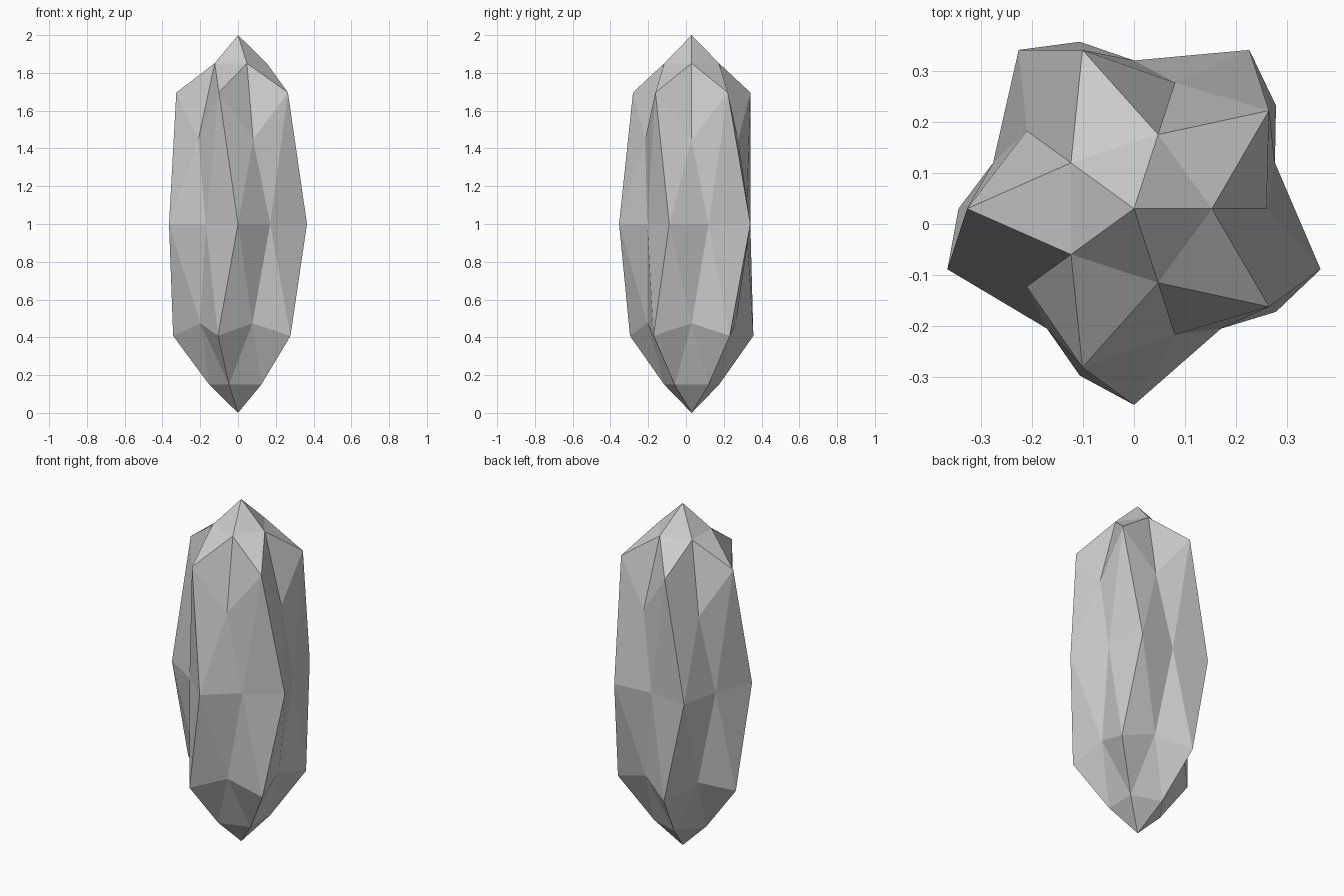
import bpy, bmesh, math
from mathutils import Vector

if "Cube" in bpy.data.objects:
    bpy.data.objects.remove(bpy.data.objects["Cube"])

WIDTH = 0.29      # radius of the elongated sphere
RIDGE = 1.324     # how far the ridge points are pushed outward
OFFSET = Vector((0, 0.03, 1))


def is_ridge(co):
    """Five twisting ridges: one upper, one middle and one lower point each."""
    if abs(co.z) < 0.05:
        angle = math.degrees(math.atan2(co.y, co.x)) % 72
        return abs(angle - 54) < 9
    return abs(co.z - 0.526) < 0.03 or abs(co.z + 0.447) < 0.03


# Faceted crystal: stretched icosphere with five raised ridges
bm = bmesh.new()
bmesh.ops.create_icosphere(bm, subdivisions=2, radius=1)
for v in bm.verts:
    co = v.co.normalized()
    push = RIDGE if is_ridge(co) else 1
    v.co = Vector((co.x * WIDTH, co.y * WIDTH, co.z)) * push + OFFSET
bmesh.ops.recalc_face_normals(bm, faces=bm.faces)

mesh = bpy.data.meshes.new("crystal")
bm.to_mesh(mesh)
bm.free()
crystal = bpy.data.objects.new("crystal", mesh)
bpy.context.collection.objects.link(crystal)
